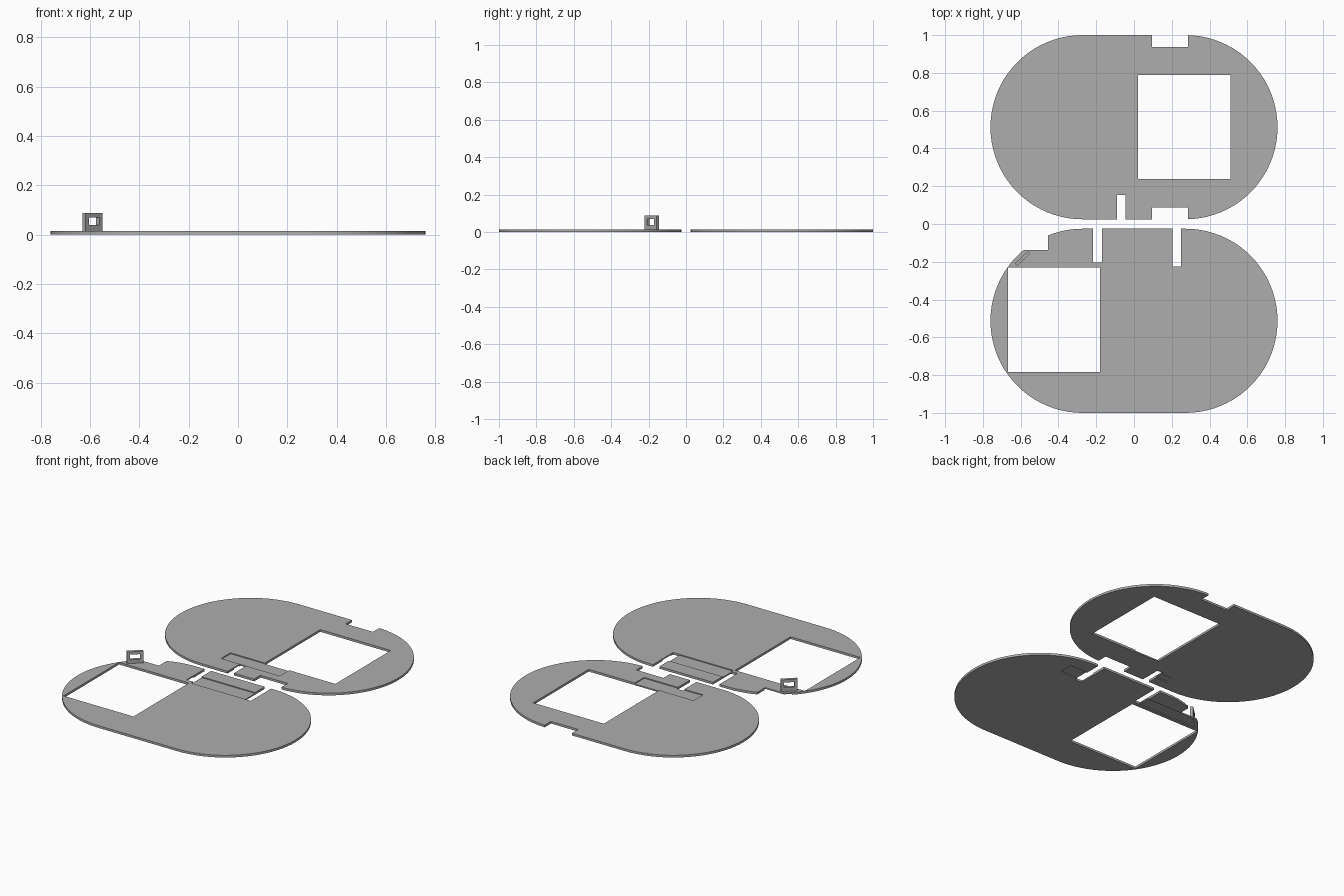
import bpy, bmesh, math

if "Cube" in bpy.data.objects:
    bpy.data.objects.remove(bpy.data.objects["Cube"])

T = 0.014        # plate thickness
D = 0.006        # depth of shallow channels
R = 0.4875       # end radius
HALF = 0.2725    # half length of the straight sides

grey = bpy.data.materials.new("light_grey")
grey.diffuse_color = (0.42, 0.42, 0.42, 1)
grey.use_nodes = True
grey.node_tree.nodes["Principled BSDF"].inputs["Base Color"].default_value = grey.diffuse_color


def mesh_object(name, bm):
    bmesh.ops.recalc_face_normals(bm, faces=bm.faces)
    me = bpy.data.meshes.new(name)
    bm.to_mesh(me)
    bm.free()
    ob = bpy.data.objects.new(name, me)
    bpy.context.collection.objects.link(ob)
    me.materials.append(grey)
    return ob


def box(name, x0, x1, y0, y1, z0, z1):
    bm = bmesh.new()
    bmesh.ops.create_cube(bm, size=1)
    for v in bm.verts:
        v.co = ((x0 + x1) / 2 + v.co.x * (x1 - x0),
                (y0 + y1) / 2 + v.co.y * (y1 - y0),
                (z0 + z1) / 2 + v.co.z * (z1 - z0))
    return mesh_object(name, bm)


def cut(ob, *dims):
    cutter = box("cutter", *dims)
    cutter.hide_render = True
    mod = ob.modifiers.new("cut", "BOOLEAN")
    mod.operation = "DIFFERENCE"
    mod.solver = "EXACT"
    mod.object = cutter
    bpy.context.view_layer.objects.active = ob
    bpy.ops.object.modifier_apply(modifier=mod.name)
    bpy.data.objects.remove(cutter)


def stadium(name, cy, n=40):
    bm = bmesh.new()
    vs = []
    for side, start in ((1, -math.pi / 2), (-1, math.pi / 2)):
        for i in range(n + 1):
            a = start + math.pi * i / n
            vs.append(bm.verts.new((side * HALF + R * math.cos(a), cy + R * math.sin(a), 0)))
    face = bm.faces.new(vs)
    ext = bmesh.ops.extrude_face_region(bm, geom=[face])
    for v in ext["geom"]:
        if isinstance(v, bmesh.types.BMVert):
            v.co.z = T
    return mesh_object(name, bm)


THROUGH = (-0.1, 0.1)
TOP = (T - D, 0.1)
UNDER = (-0.1, D)

# Back plate: window, edge notches, slot and channels
back_plate = stadium("back_plate", 1 - R)
for x0, x1, y0, y1, z in (
        (0.02, 0.512, 0.238, 0.79, THROUGH),
        (0.095, 0.285, 0.937, 1.1, THROUGH),
        (0.095, 0.285, -0.1, 0.088, THROUGH),
        (-0.09, -0.045, -0.1, 0.154, THROUGH),
        (-0.22, 0.19, 0.145, 0.239, TOP),
        (-0.17, -0.089, 0.09, 0.14, UNDER)):
    cut(back_plate, x0, x1, y0, y1, *z)

# Front plate: window, corner notch, two slots and channels
front_plate = stadium("front_plate", R - 1)
for x0, x1, y0, y1, z in (
        (-0.667, -0.18, -0.784, -0.231, THROUGH),
        (-1, -0.455, -0.138, 0.1, THROUGH),
        (-0.216, -0.17, -0.204, 0.1, THROUGH),
        (0.203, 0.248, -0.226, 0.1, THROUGH),
        (-0.171, 0.204, -0.225, -0.12, TOP),
        (-0.62, -0.215, -0.21, -0.13, UNDER),
        (0.247, 0.37, -0.21, -0.12, UNDER)):
    cut(front_plate, x0, x1, y0, y1, *z)

# Upright loop standing diagonally at the notch
loop = box("upright_loop", -0.048, 0.048, -0.009, 0.009, 0.004, 0.088)
cut(loop, -0.029, 0.029, -0.1, 0.1, 0.038, 0.07)
loop.location = (-0.59, -0.183, 0)
loop.rotation_euler.z = math.radians(43)
